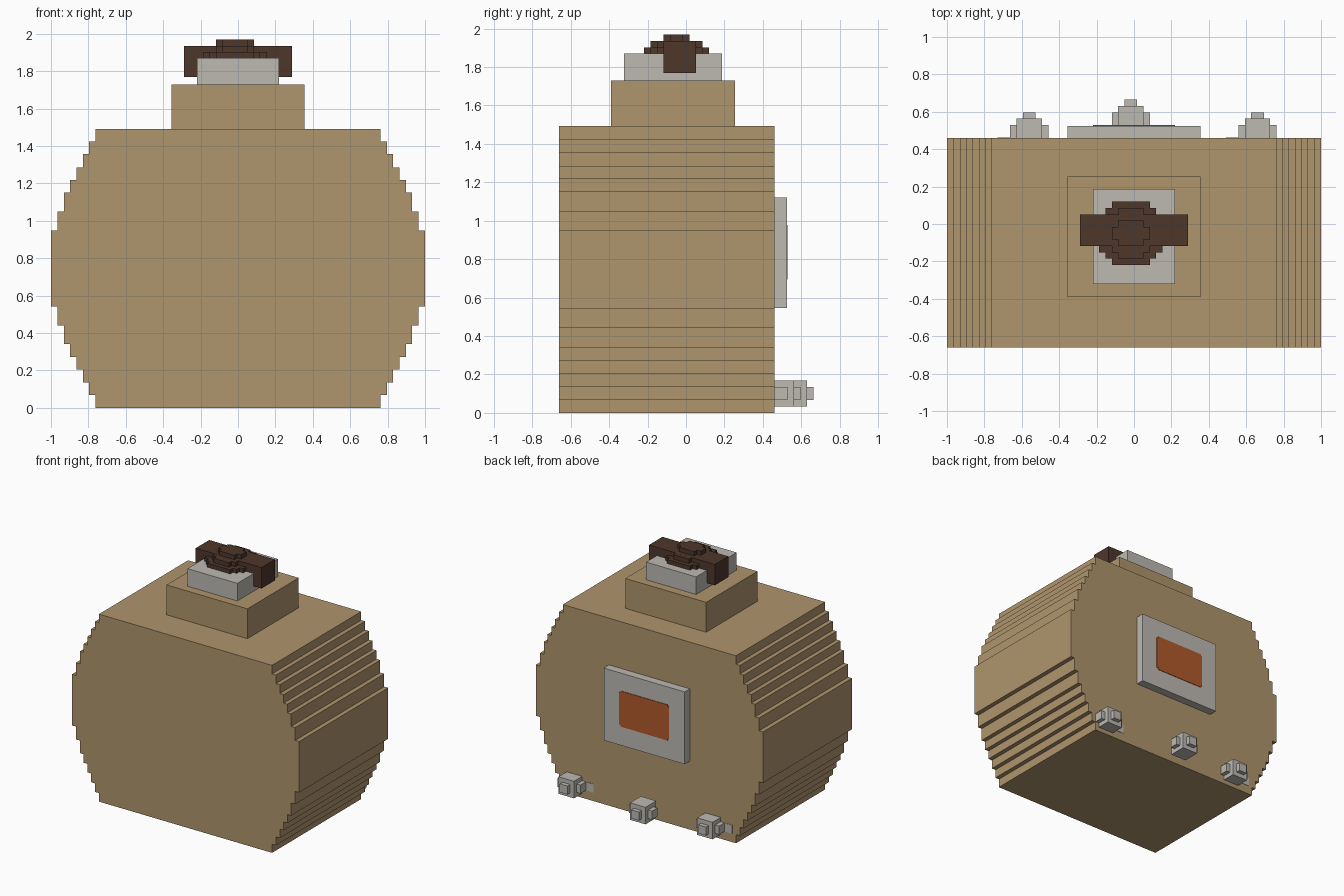
import bpy
import bmesh
from mathutils import Vector

cube = bpy.data.objects.get("Cube")
if cube:
    bpy.data.objects.remove(cube, do_unlink=True)

U = 0.0339  # edge of one small step


def material(name, rgb):
    mat = bpy.data.materials.new(name)
    mat.use_nodes = True
    mat.diffuse_color = (*rgb, 1)
    mat.node_tree.nodes["Principled BSDF"].inputs["Base Color"].default_value = (*rgb, 1)
    return mat


TAN = material("tan", (0.43, 0.30, 0.153))
GREY = material("light grey", (0.51, 0.49, 0.45))
BROWN = material("dark brown", (0.076, 0.038, 0.025))
ORANGE = material("burnt orange", (0.44, 0.102, 0.024))


def stepped(pairs):
    """Symmetric staircase outline from (half width, half height) pairs, widest first."""
    quarter = []
    for i, (a, b) in enumerate(pairs):
        if i:
            quarter.append((a, pairs[i - 1][1]))
        quarter.append((a, b))
    back = quarter[::-1]
    return (quarter + [(-a, b) for a, b in back]
            + [(-a, -b) for a, b in quarter] + [(a, -b) for a, b in back])


def add_slab(bm, outline, centre, low, high, axis):
    """Extrude an outline along y or z; centre is its middle across that axis."""
    def place(p, d):
        u, v = p[0] + centre[0], p[1] + centre[1]
        return Vector((u, d, v)) if axis == "Y" else Vector((u, v, d))
    face = bm.faces.new([bm.verts.new(place(p, low)) for p in outline])
    ext = bmesh.ops.extrude_face_region(bm, geom=[face])
    shift = place((0, 0), high) - place((0, 0), low)
    verts = [g for g in ext["geom"] if isinstance(g, bmesh.types.BMVert)]
    bmesh.ops.translate(bm, verts=verts, vec=shift)


def build(name, mat, slabs, axis):
    bm = bmesh.new()
    for outline, centre, low, high in slabs:
        add_slab(bm, outline, centre, low, high, axis)
    bmesh.ops.recalc_face_normals(bm, faces=bm.faces)
    mesh = bpy.data.meshes.new(name)
    bm.to_mesh(mesh)
    bm.free()
    mesh.materials.append(mat)
    obj = bpy.data.objects.new(name, mesh)
    bpy.context.collection.objects.link(obj)
    return obj


def box(name, mat, x, y, z):
    rect = stepped([((x[1] - x[0]) / 2, (y[1] - y[0]) / 2)])
    return build(name, mat, [(rect, (sum(x) / 2, sum(y) / 2), *z)], "Z")


def steps(*pairs):
    return stepped([(a * U, b * U) for a, b in pairs])


# Barrel-shaped body with stepped sides
body = stepped([(1.0, 0.203), (0.965, 0.305), (0.93, 0.405), (0.897, 0.473),
                (0.864, 0.54), (0.83, 0.61), (0.796, 0.678), (0.762, 0.746)])
build("body", TAN, [(body, (0, 0.746), -0.66, 0.46)], "Y")

# Neck and cap
box("neck", TAN, (-0.356, 0.356), (-0.39, 0.255), (1.49, 1.73))
box("cap_base", GREY, (-0.22, 0.22), (-0.322, 0.187), (1.73, 1.87))
box("cap_bar", BROWN, (-0.29, 0.29), (-0.118, 0.052), (1.77, 1.936))

# Rounded dome over the bar, built from stacked layers
layers = [steps((5, 3), (4, 4), (3, 5)), steps((4, 2), (3, 3), (2, 4)), steps((3, 1), (2, 2))]
build("cap_dome", BROWN,
      [(shape, (-0.017, -0.05), 1.868 + i * U, 1.868 + (i + 1) * U)
       for i, shape in enumerate(layers)], "Z")

# Framed display on the back
box("display_frame", GREY, (-0.356, 0.356), (0.46, 0.525), (0.545, 1.12))
screen = stepped([(0.22, 0.128), (0.207, 0.142)])
build("display_screen", ORANGE, [(screen, (0, 0.837), 0.52, 0.529)], "Y")

# Ball-shaped knobs; the outer two sit deeper in the body
tip, ring, belt = steps((1, 1)), steps((2, 2)), steps((3, 1), (2, 2))
for name, x, y in (("left_knob", 0.66, 0.495), ("middle_knob", -0.017, 0.563),
                   ("right_knob", -0.56, 0.495)):
    c = (x, 0.102)
    build(name, GREY, [(tip, c, y - 3 * U, y - 2 * U), (ring, c, y - 2 * U, y - U),
                       (belt, c, y - U, y + U),
                       (ring, c, y + U, y + 2 * U), (tip, c, y + 2 * U, y + 3 * U)], "Y")

# Flush markers beside the outer knobs
for name, x in (("left_marker", 0.525), ("right_marker", -0.697)):
    build(name, GREY, [(steps((1, 1)), (x, 0.102), 0.456, 0.463)], "Y")
